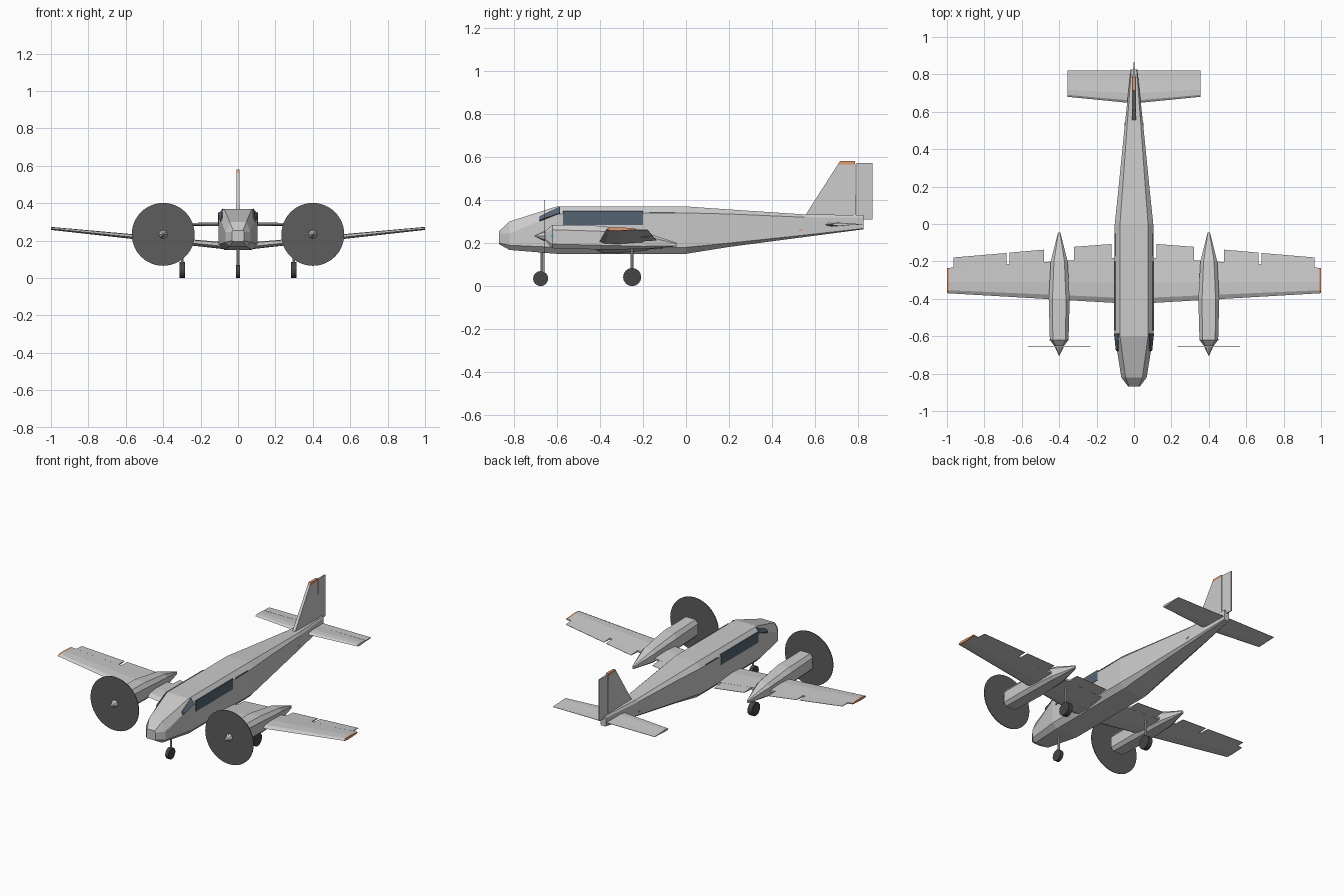
import bpy, bmesh, math
from mathutils import Vector

if "Cube" in bpy.data.objects:
    bpy.data.objects.remove(bpy.data.objects["Cube"])


def mat(name, rgb):
    m = bpy.data.materials.new(name)
    m.diffuse_color = (*rgb, 1)
    m.use_nodes = True
    m.node_tree.nodes["Principled BSDF"].inputs["Base Color"].default_value = m.diffuse_color
    return m


GLASS = mat("glass", (0.09, 0.13, 0.17))
DARK = mat("dark_grey", (0.11, 0.11, 0.11))
TYRE = mat("tyre_rubber", (0.06, 0.06, 0.06))
ORANGE = mat("orange", (0.75, 0.33, 0.16))
BLUE = mat("blue_light", (0.1, 0.5, 0.8))


def finish(name, bm, m=None):
    bmesh.ops.remove_doubles(bm, verts=bm.verts, dist=1e-5)
    bmesh.ops.recalc_face_normals(bm, faces=bm.faces)
    me = bpy.data.meshes.new(name)
    bm.to_mesh(me)
    bm.free()
    ob = bpy.data.objects.new(name, me)
    bpy.context.collection.objects.link(ob)
    if m:
        me.materials.append(m)
    return ob


def loft(name, rings, m=None):
    """Skin a row of equal-length rings and cap both ends."""
    bm = bmesh.new()
    rows = [[bm.verts.new(p) for p in r] for r in rings]
    for a, b in zip(rows, rows[1:]):
        for i in range(len(a)):
            j = (i + 1) % len(a)
            bm.faces.new((a[i], a[j], b[j], b[i]))
    bm.faces.new(rows[0])
    bm.faces.new(rows[-1])
    return finish(name, bm, m)


def box(name, lo, hi, m=None):
    (x0, y0, z0), (x1, y1, z1) = lo, hi
    return loft(name, [[(x0, y0, z), (x1, y0, z), (x1, y1, z), (x0, y1, z)] for z in (z0, z1)], m)


def rod(name, c, r1, r2, depth, axis, n, m=None):
    bm = bmesh.new()
    bmesh.ops.create_cone(bm, cap_ends=True, segments=n, radius1=r1, radius2=r2, depth=depth)
    q = Vector((0, 0, 1)).rotation_difference(Vector(axis)).to_matrix()
    for v in bm.verts:
        v.co = q @ v.co + Vector(c)
    return finish(name, bm, m)


def mirror(ob):
    ob.modifiers.new("mirror", 'MIRROR')  # across x = 0
    return ob


def octagon(cx, y, w, tw, bw, zb, zl, zs, zt):
    """Chamfered section: side half-width, top and bottom half-widths, four heights."""
    half = [(bw, zb), (w, zl), (w, zs), (tw, zt)]
    return [(cx + x, y, z) for x, z in half] + [(cx - x, y, z) for x, z in reversed(half)]


# Fuselage
loft("fuselage", [octagon(0, *s) for s in (
    (-0.868, 0.032, 0.026, 0.026, 0.195, 0.20, 0.245, 0.255),
    (-0.82, 0.068, 0.045, 0.045, 0.168, 0.19, 0.245, 0.30),
    (-0.60, 0.103, 0.075, 0.075, 0.15, 0.18, 0.335, 0.37),
    (0.0, 0.103, 0.075, 0.075, 0.15, 0.18, 0.34, 0.37),
    (0.20, 0.082, 0.06, 0.06, 0.182, 0.20, 0.335, 0.356),
    (0.55, 0.047, 0.035, 0.035, 0.228, 0.237, 0.32, 0.333),
    (0.825, 0.018, 0.014, 0.014, 0.264, 0.268, 0.318, 0.33))])

# Cabin windows
mirror(box("side_window", (0.098, -0.57, 0.285), (0.106, -0.20, 0.35), GLASS))
mirror(box("rear_window_strip", (0.098, -0.17, 0.337), (0.104, -0.05, 0.343), GLASS))
shield = [(0.08, -0.585, 0.369), (0.105, -0.585, 0.338), (0.095, -0.68, 0.305), (0.086, -0.68, 0.322)]
mirror(loft("windshield_corner", [[(x + d, y, z + d) for x, y, z in shield] for d in (-0.004, 0.002)], GLASS))


# Wings: faceted aerofoil sections, swept along x with dihedral
def wing_z(x):
    return 0.165 + 0.1 * x


def foil(x, y0, y1, z, t):
    c = y1 - y0
    pts = [(0, -0.1), (0.12, 0.4), (0.45, 0.5), (1, 0.2), (1, -0.2), (0.45, -0.5), (0.12, -0.45)]
    return [(x, y0 + u * c, z + v * t) for u, v in pts]


def wing_section(x):
    k = (x - 0.1) / 0.9
    return foil(x, -0.422 + 0.052 * k, -0.18 - 0.055 * k, wing_z(x), 0.036 - 0.02 * k)


mirror(loft("wing", [wing_section(x) for x in (0.06, 0.99)]))
mirror(loft("wing_tip_light", [wing_section(x) for x in (0.99, 1.0)], ORANGE))


# Flaps and ailerons along the trailing edge
def flap(name, xa, xb, ya, yb):
    rings = []
    for x, y in ((xa, ya), (xb, yb)):
        k, z = (x - 0.1) / 0.9, wing_z(x)
        f, t = -0.185 - 0.055 * k, 0.007 - 0.003 * k
        rings.append([(x, f, z + t), (x, y, z + 0.001), (x, y, z - 0.001), (x, f, z - t)])
    mirror(loft(name, rings))


flap("inner_flap", 0.12, 0.32, -0.107, -0.122)
flap("outer_flap", 0.48, 0.665, -0.137, -0.153)
flap("aileron", 0.682, 0.965, -0.155, -0.179)

# Engine nacelles, spinners and propeller discs
mirror(loft("nacelle", [octagon(0.4, *s) for s in (
    (-0.652, 0.026, 0.018, 0.018, 0.21, 0.22, 0.247, 0.257),
    (-0.62, 0.05, 0.034, 0.034, 0.176, 0.195, 0.262, 0.285),
    (-0.40, 0.056, 0.036, 0.036, 0.17, 0.19, 0.255, 0.28),
    (-0.20, 0.045, 0.028, 0.028, 0.172, 0.185, 0.235, 0.252),
    (-0.045, 0.006, 0.004, 0.004, 0.184, 0.187, 0.197, 0.202))]))
mirror(rod("spinner", (0.4, -0.68, 0.233), 0.025, 0.001, 0.05, (0, -1, 0), 8))
mirror(rod("propeller_disc", (0.4, -0.656, 0.233), 0.168, 0.168, 0.004, (0, -1, 0), 48, DARK))
mirror(box("nacelle_light", (0.448, -0.622, 0.228), (0.453, -0.614, 0.237), BLUE))

# Tailplane and elevators
mirror(loft("tailplane", [foil(0, 0.645, 0.764, 0.287, 0.02), foil(0.355, 0.68, 0.764, 0.287, 0.014)]))
mirror(loft("elevator", [[(x, 0.764, 0.291), (x, 0.82, 0.288), (x, 0.82, 0.286), (x, 0.764, 0.283)]
                         for x in (0.015, 0.355)]))


# Fin with orange cap, and tapered rudder
def fin_section(z, y0, y1, t):
    return [(-t, y0, z), (t, y0, z), (t, y1, z), (-t, y1, z)]


loft("fin", [fin_section(0.31, 0.542, 0.79, 0.01), fin_section(0.565, 0.705, 0.786, 0.008)])
loft("fin_cap", [fin_section(0.565, 0.705, 0.786, 0.008), fin_section(0.58, 0.715, 0.785, 0.008)], ORANGE)
loft("rudder", [[(-0.007, 0.791, z), (0.007, 0.791, z), (0.002, 0.867, z), (-0.002, 0.867, z)]
                for z in (0.31, 0.572)])
mirror(box("tail_side_light", (0.03, 0.525, 0.255), (0.051, 0.542, 0.263), ORANGE))

# Landing gear
rod("nose_strut", (0, -0.668, 0.10), 0.007, 0.007, 0.13, (0, 0, 1), 8)
rod("nose_wheel", (0, -0.675, 0.035), 0.035, 0.035, 0.022, (1, 0, 0), 16, TYRE)
mirror(rod("main_strut", (0.298, -0.25, 0.12), 0.007, 0.007, 0.15, (0, 0, 1), 8))
mirror(rod("main_wheel", (0.298, -0.25, 0.042), 0.042, 0.042, 0.03, (1, 0, 0), 16, TYRE))
